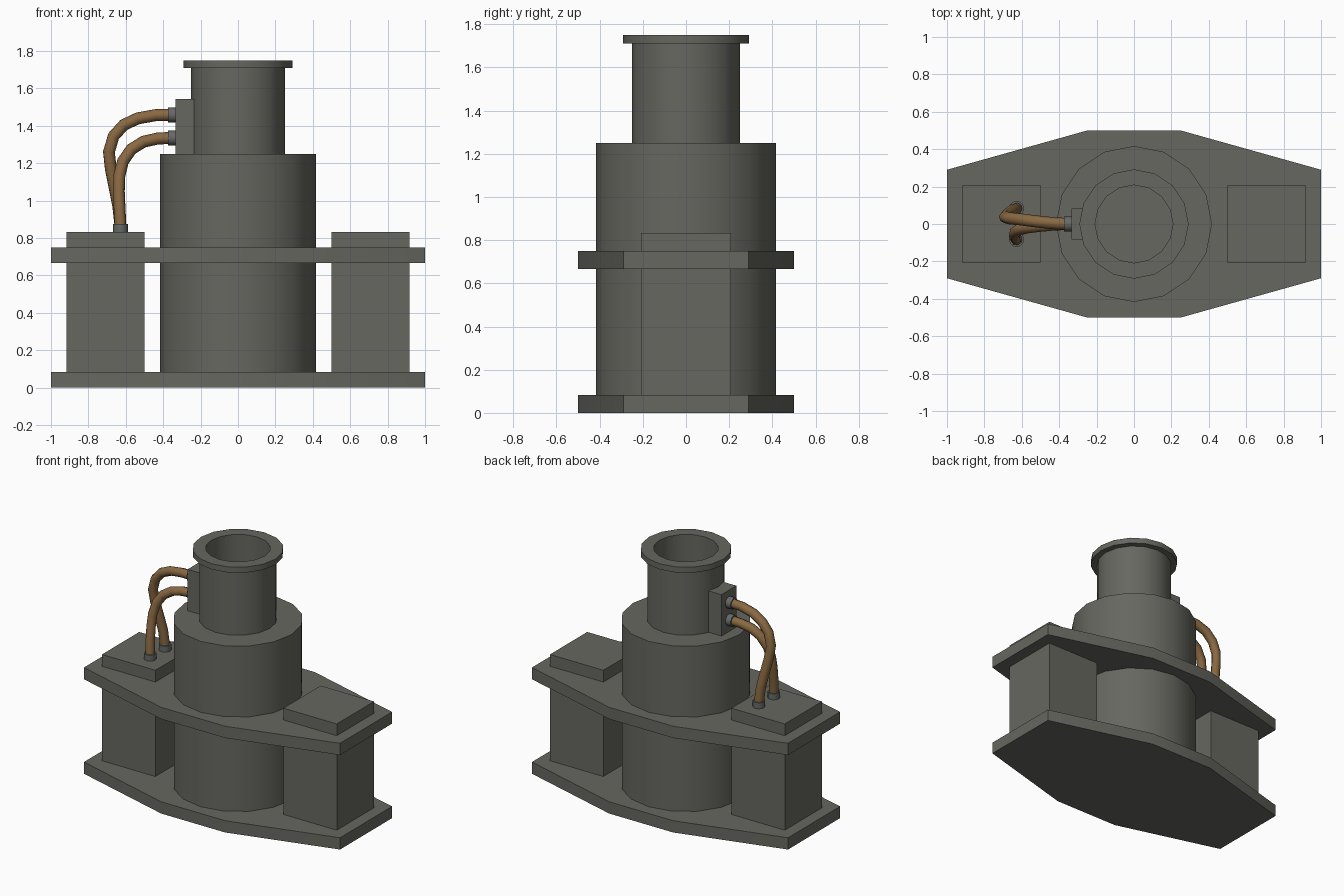
import bpy, bmesh, math
from mathutils import Matrix, Vector

if "Cube" in bpy.data.objects:
    bpy.data.objects.remove(bpy.data.objects["Cube"])


def material(name, rgb):
    m = bpy.data.materials.new(name)
    m.diffuse_color = (*rgb, 1)
    m.use_nodes = True
    m.node_tree.nodes["Principled BSDF"].inputs["Base Color"].default_value = m.diffuse_color
    return m


GREY = material("olive_grey_metal", (0.135, 0.135, 0.117))
STEEL = material("fitting_grey", (0.135, 0.14, 0.14))
BROWN = material("brown_hose", (0.25, 0.14, 0.055))


def finish(name, mesh, mat, angle=40):
    mesh.materials.clear()
    mesh.materials.append(mat)
    mesh.shade_smooth()
    mesh.set_sharp_from_angle(angle=math.radians(angle))
    ob = bpy.data.objects.new(name, mesh)
    bpy.context.collection.objects.link(ob)
    return ob


def from_bmesh(name, bm, mat):
    bmesh.ops.recalc_face_normals(bm, faces=bm.faces)
    mesh = bpy.data.meshes.new(name)
    bm.to_mesh(mesh)
    bm.free()
    return finish(name, mesh, mat)


def prism(name, outline, z0, z1, mat=GREY):
    bm = bmesh.new()
    face = bm.faces.new([bm.verts.new((x, y, z0)) for x, y in outline])
    top = bmesh.ops.extrude_face_region(bm, geom=[face], use_keep_orig=True)
    verts = [v for v in top["geom"] if isinstance(v, bmesh.types.BMVert)]
    bmesh.ops.translate(bm, verts=verts, vec=(0, 0, z1 - z0))
    return from_bmesh(name, bm, mat)


def box(name, x0, x1, hy, z0, z1):
    return prism(name, [(x0, -hy), (x1, -hy), (x1, hy), (x0, hy)], z0, z1)


def lathe(name, profile, sides, mat=GREY, matrix=Matrix()):
    bm = bmesh.new()
    rings = [[bm.verts.new((r * math.cos(2 * math.pi * i / sides),
                            r * math.sin(2 * math.pi * i / sides), z))
              for i in range(sides)] for r, z in profile]
    for a, b in zip(rings, rings[1:]):
        for i in range(sides):
            j = (i + 1) % sides
            bm.faces.new((a[i], a[j], b[j], b[i]))
    bm.faces.new(rings[0])
    bm.faces.new(rings[-1])
    bm.transform(matrix)
    return from_bmesh(name, bm, mat)


def hose(name, points):
    cu = bpy.data.curves.new(name, "CURVE")
    cu.dimensions = "3D"
    cu.bevel_depth = 0.032
    cu.bevel_resolution = 2
    sp = cu.splines.new("POLY")
    sp.points.add(len(points) - 1)
    for p, co in zip(sp.points, points):
        p.co = (*co, 1)
    tmp = bpy.data.objects.new(name + "_path", cu)
    bpy.context.collection.objects.link(tmp)
    bpy.context.view_layer.update()
    deps = bpy.context.evaluated_depsgraph_get()
    mesh = bpy.data.meshes.new_from_object(tmp.evaluated_get(deps))
    bpy.data.objects.remove(tmp)
    finish(name, mesh, BROWN, 60)


# Two tapered plates
plate = [(-1, -.29), (-.25, -.5), (.25, -.5), (1, -.29),
         (1, .29), (.25, .5), (-.25, .5), (-1, .29)]
prism("base_plate", plate, 0, 0.083)
prism("upper_plate", plate, 0.667, 0.75)

# Side blocks
for side, x0 in (("left", -0.917), ("right", 0.5)):
    box(side + "_block", x0, x0 + 0.417, 0.208, 0.083, 0.833)

# Main drum and hollow flanged barrel
lathe("main_drum", [(0.417, 0.083), (0.417, 1.25)], 16)
lathe("barrel", [(0.25, 1.25), (0.25, 1.71), (0.292, 1.71), (0.292, 1.75),
                 (0.208, 1.75), (0.208, 1.26)], 16)

# Junction box on the barrel
box("junction_box", -0.335, -0.235, 0.083, 1.25, 1.542)

# Hose fittings
fitting = [(0.04, 0), (0.04, 0.042)]
to_left = Matrix.Rotation(-math.pi / 2, 4, "Y")
for label, z in (("upper", 1.458), ("lower", 1.335)):
    lathe(label + "_fitting", fitting, 12, STEEL,
          Matrix.Translation((-0.333, 0, z)) @ to_left)
for label, y in (("front", -0.083), ("back", 0.083)):
    lathe(label + "_fitting", fitting, 12, STEEL,
          Matrix.Translation((-0.628, y, 0.833)))

# Hoses from the junction box to the left block
hose("upper_hose", [(-.36, 0, 1.458), (-.44, .005, 1.457), (-.535, .015, 1.44),
                    (-.61, .025, 1.405), (-.665, .03, 1.345), (-.69, .037, 1.26),
                    (-.68, .048, 1.17), (-.66, .064, 1.07), (-.64, .078, .97),
                    (-.628, .083, .86)])
hose("lower_hose", [(-.36, 0, 1.335), (-.43, -.003, 1.332), (-.505, -.01, 1.315),
                    (-.57, -.018, 1.275), (-.615, -.03, 1.21), (-.635, -.045, 1.13),
                    (-.637, -.06, 1.05), (-.633, -.075, .96), (-.628, -.083, .86)])
